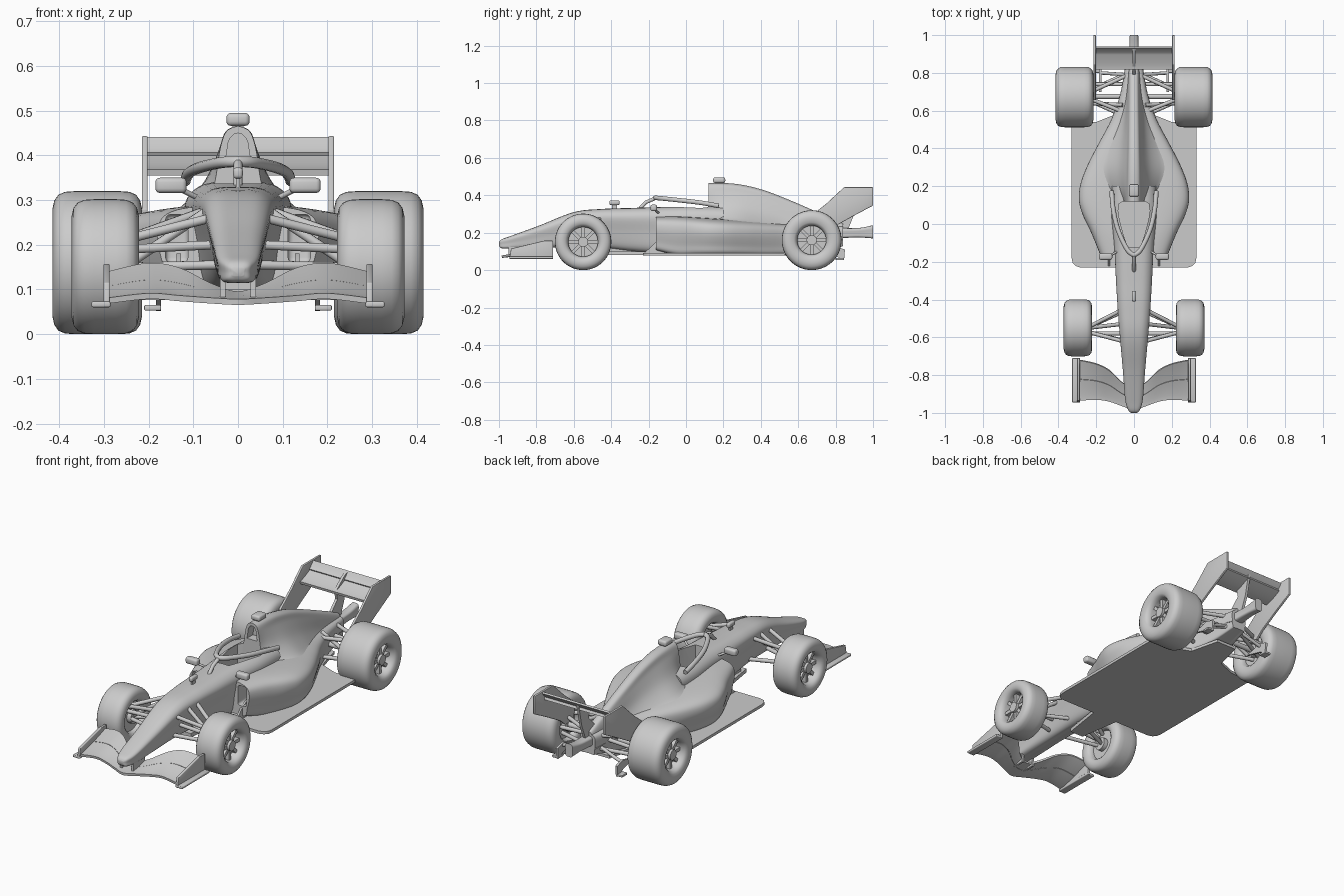
import bpy, bmesh, math
from mathutils import Matrix, Vector

if "Cube" in bpy.data.objects:
    bpy.data.objects.remove(bpy.data.objects["Cube"])

def finish(name, bm, mirror=False, bevel=0):
    bmesh.ops.recalc_face_normals(bm, faces=bm.faces)
    me = bpy.data.meshes.new(name)
    bm.to_mesh(me)
    bm.free()
    ob = bpy.data.objects.new(name, me)
    bpy.context.collection.objects.link(ob)
    if bevel:
        m = ob.modifiers.new("bevel", 'BEVEL')
        m.width, m.segments = bevel, 3
    if mirror:
        ob.modifiers.new("mirror", 'MIRROR')
    return ob

def spline(pts, n):
    """Catmull-Rom through tuples of any length."""
    out = []
    for i in range(len(pts) - 1):
        a, b, c, d = (pts[max(i - 1, 0)], pts[i], pts[i + 1], pts[min(i + 2, len(pts) - 1)])
        for k in range(n):
            t = k / n
            out.append(tuple(.5 * (2*q + (r - p)*t + (2*p - 5*q + 4*r - s)*t*t + (3*q - p - 3*r + s)*t**3)
                             for p, q, r, s in zip(a, b, c, d)))
    return out + [tuple(pts[-1])]

def loft(name, sections, shape):
    """Skin along y; shape(section) gives the right half outline from top to bottom."""
    bm, rings = bmesh.new(), []
    for s in spline(sections, 6):
        half = spline(shape(*s[1:]), 5)
        ring = half + [(-x, z) for x, z in half[-2:0:-1]]
        rings.append([bm.verts.new((x, s[0], z)) for x, z in ring])
    n = len(rings[0])
    for a, b in zip(rings, rings[1:]):
        for i in range(n):
            bm.faces.new((a[i], a[(i + 1) % n], b[(i + 1) % n], b[i]))
    bm.faces.new(rings[0])
    bm.faces.new(rings[-1])
    return finish(name, bm)

def prism(name, pts, axis, a, b, mirror=False, bevel=0):
    """Extrude an outline: (y, z) along x, (x, z) along y, or (x, y) along z."""
    place = {'x': lambda v, p, q: (v, p, q), 'y': lambda v, p, q: (p, v, q), 'z': lambda v, p, q: (p, q, v)}[axis]
    bm = bmesh.new()
    lo, hi = [[bm.verts.new(place(v, p, q)) for p, q in pts] for v in (a, b)]
    bm.faces.new(lo)
    bm.faces.new(hi)
    for i in range(len(pts)):
        j = (i + 1) % len(pts)
        bm.faces.new((lo[i], lo[j], hi[j], hi[i]))
    return finish(name, bm, mirror, bevel)

def box(name, x, y, z, mirror=False, bevel=0):
    pts = [(x[0], y[0]), (x[1], y[0]), (x[1], y[1]), (x[0], y[1])]
    return prism(name, pts, 'z', z[0], z[1], mirror, bevel)

def tube(name, pts, r, mirror=True):
    cu = bpy.data.curves.new(name, 'CURVE')
    cu.dimensions, cu.bevel_depth, cu.bevel_resolution, cu.use_fill_caps = '3D', r, 3, True
    sp = cu.splines.new('POLY')
    sp.points.add(len(pts) - 1)
    for p, co in zip(sp.points, pts):
        p.co = (*co, 1)
    ob = bpy.data.objects.new(name, cu)
    bpy.context.collection.objects.link(ob)
    if mirror:
        ob.modifiers.new("mirror", 'MIRROR')

def wing(name, stations, t0, t1, thick):
    """Cambered blade; stations are (x, y_lead, y_trail, z_lead, z_trail)."""
    full = [(-s[0], *s[1:]) for s in stations[:0:-1]] + stations
    bm, rows = bmesh.new(), []
    for x, yl, yt, zl, zt in spline(full, 6):
        ts = [t0 + (t1 - t0) * k / 8 for k in range(9)]
        rows.append([bm.verts.new((x, yl + (yt - yl)*t, zl + (zt - zl)*t**1.3)) for t in ts])
    for a, b in zip(rows, rows[1:]):
        for i in range(8):
            bm.faces.new((a[i], a[i + 1], b[i + 1], b[i]))
    m = finish(name, bm).modifiers.new("solid", 'SOLIDIFY')
    m.thickness, m.offset = thick, 0

def cut(target, cutter):
    m = target.modifiers.new("cut", 'BOOLEAN')
    m.operation, m.object, m.solver = 'DIFFERENCE', cutter, 'EXACT'
    cutter.hide_render = True

def wheel(name, cx, cy, R, w, rr):
    h, n = w / 2, 56
    side = [(h - .03, rr - .006), (h - .012, rr), (h - .003, rr + .012), (h, .76*R), (h - .004, .87*R),
            (h - .013, .95*R), (h - .028, .99*R), (h - .05, R)]
    prof = side + [(-u, r) for u, r in side[::-1]]
    bm = bmesh.new()
    rings = [[bm.verts.new((cx + u, cy + r*math.cos(2*math.pi*k/n), R + r*math.sin(2*math.pi*k/n)))
              for k in range(n)] for u, r in prof]
    for a, b in zip(rings, rings[1:] + rings[:1]):
        for k in range(n):
            bm.faces.new((a[k], a[(k + 1) % n], b[(k + 1) % n], b[k]))
    finish(name + "_tyre", bm, True)
    # hub, backing disc, brake drum and spokes
    bm = bmesh.new()
    turn = Matrix.Rotation(math.pi / 2, 4, 'Y')
    for u, r, d in ((h - .04, .027, .04), (h - .062, rr - .003, .012), (-h + .04, rr - .003, .012), (-h + .03, .035, .04)):
        bmesh.ops.create_cone(bm, cap_ends=True, segments=32, radius1=r, radius2=r, depth=d,
                              matrix=Matrix.Translation((cx + u, cy, R)) @ turn)
    for k in range(8):
        bmesh.ops.create_cube(bm, size=1, matrix=Matrix.Translation((cx + h - .046, cy, R))
                              @ Matrix.Rotation(k * math.pi / 4, 4, 'X')
                              @ Matrix.Translation((0, 0, rr / 2)) @ Matrix.Diagonal((.024, .018, rr, 1)))
    finish(name + "_rim", bm, True)

# nose and chassis tub
def tub(zb, zt, wb, wt):
    h = zt - zb
    return [(0, zt), (.65*wt, zt - .03*h), (wt, zt - .2*h), (.45*wb + .55*wt, zt - .55*h),
            (wb, zb + .12*h), (.6*wb, zb), (0, zb)]
chassis = loft("nose_and_chassis", [
    (-1, .13, .15, .012, .014), (-.985, .117, .165, .028, .03), (-.93, .115, .185, .04, .046),
    (-.78, .12, .24, .046, .058), (-.6, .125, .31, .05, .074), (-.45, .122, .327, .056, .086),
    (-.3, .105, .332, .065, .095), (-.13, .09, .338, .08, .103), (.05, .09, .343, .1, .118),
    (.2, .09, .34, .1, .115)], tub)

# sidepods tapering to the tail
def pod(w, zt, zb):
    h = zt - zb
    return [(0, zt), (.6*w, zt - .02*h), (.92*w, zt - .13*h), (w, zt - .38*h), (.93*w, zb + .25*h),
            (.84*w, zb), (.4*w, zb), (0, zb)]
pods = loft("sidepods", [
    (-.16, .18, .287, .11), (-.05, .225, .288, .085), (.05, .272, .283, .085), (.13, .292, .278, .085),
    (.22, .281, .272, .085), (.32, .242, .264, .085), (.43, .185, .255, .085), (.55, .122, .245, .09),
    (.68, .075, .24, .1), (.84, .045, .235, .13)], pod)

# engine cover with air box, flaring into the sidepods
def cover(zt, s, b, zb):
    h = zt - zb
    return [(0, zt), (.65*s, zt - .06*h), (s, zt - .25*h), (.75*s + .25*b, zt - .6*h),
            (.35*s + .65*b, zt - .88*h), (b, zb), (.4*b, zb), (0, zb)]
hood = loft("engine_cover", [
    (.12, .466, .04, .085, .26), (.2, .466, .043, .17, .25), (.3, .456, .042, .21, .24), (.42, .426, .038, .17, .225),
    (.55, .376, .034, .115, .2), (.68, .32, .03, .072, .18), (.84, .25, .026, .044, .16)], cover)
loft("tail_light_housing", [(.8, .17, .225, .03, .03), (.92, .175, .225, .022, .024), (1, .17, .24, .02, .022)], tub)

# cockpit, air box and sidepod openings
seat = [(.032, -.125), (.055, -.06), (.076, .02), (.084, .07), (.078, .108), (.05, .125)]
cockpit = prism("cockpit_cutter", seat + [(-x, y) for x, y in seat[::-1]], 'z', .2, .42)
cut(chassis, cockpit)
cut(pods, cockpit)
arch = [(.024*math.cos(a*math.pi/8), .415 + .035*math.sin(a*math.pi/8)) for a in range(9)]
airbox = prism("air_box_cutter", arch + [(-.03, .375), (.03, .375)], 'y', .08, .17)
cut(hood, airbox)
inlet = box("inlet_cutter", (.112, .162), (-.22, -.06), (.16, .268), True, .012)
cut(pods, inlet)

# floor, splitter and vanes
edge = [(.08, -.23), (.285, -.23), (.31, -.222), (.325, -.205), (.33, -.18), (.33, .53), (.2, .54), (.1, .58), (.06, .74)]
prism("floor", edge + [(-x, y) for x, y in edge[::-1]], 'z', .077, .092)
prism("splitter", [(-.04, -.46), (.04, -.46), (.08, -.2), (-.08, -.2)], 'z', .08, .1)
box("splitter_stay", (-.035, .035), (-.42, -.2), (.09, .14))
prism("front_vane", [(-.23, .085), (-.1, .085), (-.1, .18), (-.15, .16)], 'x', .128, .138, True)
prism("diffuser_fin", [(.7, .1), (.8, .075), (.845, .052), (.85, .11), (.8, .125)], 'x', .172, .184, True)
box("diffuser_foot", (.172, .21), (.8, .845), (.053, .065), True, .003)
tube("diffuser_stay", [(.03, .79, .16), (.178, .8, .11)], .009)

# wheels
wheel("front_wheel", .297, -.55, .151, .15, .085)
wheel("rear_wheel", .315, .672, .16, .2, .083)

# suspension
for i, (a, b) in enumerate([
        ((.06, -.62, .26), (.25, -.57, .212)), ((.075, -.46, .275), (.25, -.55, .212)),
        ((.045, -.62, .155), (.25, -.57, .15)), ((.05, -.46, .155), (.25, -.55, .15)),
        ((.07, -.53, .275), (.24, -.55, .16)), ((.05, -.58, .2), (.25, -.58, .19)),
        ((.05, .59, .225), (.25, .67, .22)), ((.03, .79, .215), (.25, .69, .22)),
        ((.07, .58, .13), (.25, .66, .12)), ((.03, .8, .15), (.25, .7, .12)),
        ((.06, .63, .24), (.24, .64, .14)), ((.03, .74, .18), (.25, .74, .17))]):
    tube("front_arm" if i < 6 else "rear_arm", [a, b], .0105)
tube("drive_shaft", [(0, .675, .16), (.25, .675, .16)], .014)

# front wing
span = [(0, -.985, -.86, .072, .09), (.06, -.965, -.84, .075, .108), (.13, -.94, -.775, .08, .143),
        (.2, -.93, -.74, .085, .154), (.29, -.935, -.72, .075, .135)]
wing("front_wing_main", span, 0, .53, .013)
wing("front_wing_flap", span, .54, 1, .012)
prism("front_wing_endplate", [(-.945, .06), (-.71, .06), (-.71, .157), (-.76, .157), (-.935, .115)], 'x', .287, .301, True, .003)
box("endplate_foot", (.285, .328), (-.945, -.71), (.06, .073), True, .004)
box("nose_pylon", (.028, .04), (-.95, -.85), (.075, .14), True)

# rear wing
wing("rear_wing_main", [(0, .82, .92, .362, .402), (.205, .82, .92, .362, .402)], 0, 1, .014)
wing("rear_wing_flap", [(0, .9, .935, .402, .438), (.205, .9, .935, .402, .438)], 0, 1, .01)
prism("rear_wing_endplate", [(.845, .443), (1, .443), (1, .345), (.9, .292), (.78, .225), (.74, .19), (.67, .19),
                             (.655, .28), (.75, .355)], 'x', .202, .215, True, .003)
prism("rear_wing_pylon", [(.76, .24), (.86, .2), (.9, .3), (.93, .437), (.9, .425), (.83, .37), (.84, .32)], 'x', -.007, .007)

# halo guard
arm = spline([(.118, .175, .343), (.11, .08, .36), (.085, -.03, .373), (.036, -.135, .384), (0, -.165, .386)], 6)
tube("halo_ring", arm + [(-x, y, z) for x, y, z in arm[-2::-1]], .0125, False)
tube("halo_post", [(0, -.165, .384), (0, -.215, .362), (0, -.25, .325)], .01, False)

# mirrors and cameras
box("side_mirror", (.115, .185), (-.19, -.155), (.316, .35), True, .01)
tube("mirror_stalk", [(.08, -.14, .3), (.13, -.17, .325)], .006)
box("roof_camera", (-.026, .026), (.145, .21), (.466, .495), False, .01)
box("roof_camera_stem", (-.012, .012), (.155, .2), (.45, .48))
box("nose_sensor", (-.011, .011), (-.41, -.355), (.348, .373), False, .008)
box("nose_sensor_stem", (-.005, .005), (-.395, -.37), (.32, .355))

# apply modifiers, drop cutters, smooth
bpy.ops.object.select_all(action='SELECT')
bpy.context.view_layer.objects.active = chassis
bpy.ops.object.convert(target='MESH')
for c in (cockpit, airbox, inlet):
    bpy.data.objects.remove(c)
bpy.ops.object.shade_smooth_by_angle(angle=math.radians(38))
